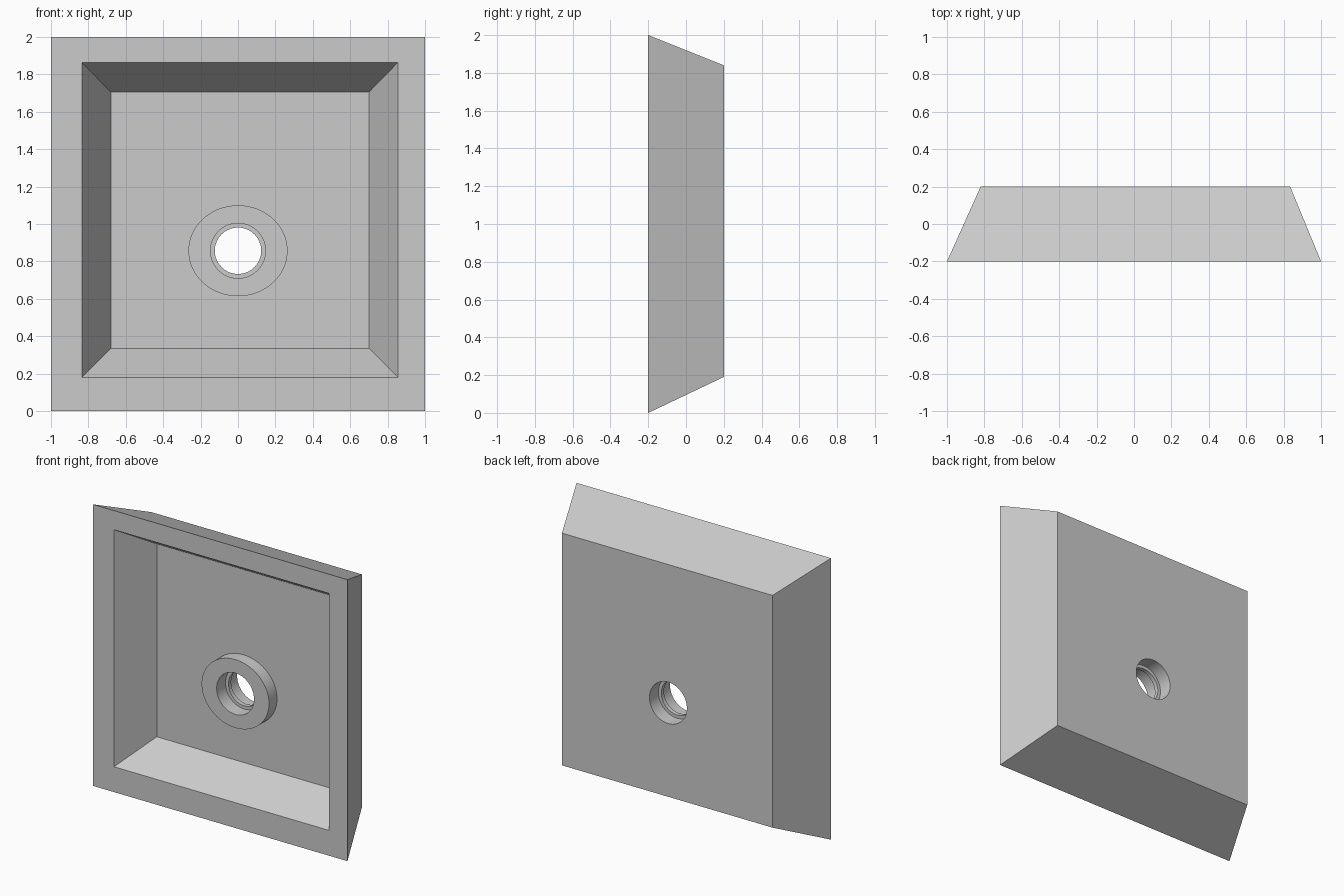
import bpy, bmesh, math
from mathutils import Matrix

cube = bpy.data.objects.get("Cube")
if cube:
    bpy.data.objects.remove(cube, do_unlink=True)

grey = bpy.data.materials.new("light grey")
grey.use_nodes = True
grey.diffuse_color = (0.6, 0.6, 0.6, 1)
grey.node_tree.nodes["Principled BSDF"].inputs["Base Color"].default_value = (0.6, 0.6, 0.6, 1)

HOLE_Z = 0.857


def make_object(name, bm):
    bmesh.ops.recalc_face_normals(bm, faces=bm.faces)
    mesh = bpy.data.meshes.new(name)
    bm.to_mesh(mesh)
    bm.free()
    mesh.materials.append(grey)
    obj = bpy.data.objects.new(name, mesh)
    bpy.context.collection.objects.link(obj)
    return obj


def tapered_block(name, near, far):
    """Block between two upright rectangles, each (y, x0, x1, z0, z1)."""
    bm = bmesh.new()
    rings = []
    for y, x0, x1, z0, z1 in (near, far):
        corners = ((x0, z0), (x1, z0), (x1, z1), (x0, z1))
        rings.append([bm.verts.new((x, y, z)) for x, z in corners])
    a, b = rings
    bm.faces.new(a)
    bm.faces.new(b)
    for i in range(4):
        j = (i + 1) % 4
        bm.faces.new((a[i], a[j], b[j], b[i]))
    return make_object(name, bm)


def cylinder(name, y0, y1, rx, rz):
    """Cylinder along y, centred on the drain."""
    bm = bmesh.new()
    place = (Matrix.Translation((0, (y0 + y1) / 2, HOLE_Z))
             @ Matrix.Diagonal((rx, 1, rz, 1))
             @ Matrix.Rotation(math.pi / 2, 4, 'X'))
    bmesh.ops.create_cone(bm, cap_ends=True, segments=64, radius1=1, radius2=1,
                          depth=y1 - y0, matrix=place)
    return make_object(name, bm)


def combine(target, tool, operation):
    tool.hide_render = True
    mod = target.modifiers.new(tool.name, 'BOOLEAN')
    mod.object, mod.operation, mod.solver = tool, operation, 'EXACT'
    bpy.context.view_layer.objects.active = target
    bpy.ops.object.modifier_apply(modifier=mod.name)
    bpy.data.objects.remove(tool, do_unlink=True)


# Tapered tray
basin = tapered_block("basin", (-0.2, -1, 1, 0, 2), (0.2, -0.82, 0.835, 0.19, 1.84))

# Sloped recess; the cutter runs a little past the front rim
slope = 0.155 / 0.26
e = 0.1 * slope
cavity = tapered_block("cavity_cutter",
                       (-0.3, -0.835 - e, 0.855 + e, 0.18 - e, 1.865 + e),
                       (0.06, -0.68, 0.70, 0.335, 1.705))
combine(basin, cavity, 'DIFFERENCE')

# Raised collar around the drain
combine(basin, cylinder("drain_collar", -0.03, 0.12, 0.265, 0.243), 'UNION')

# Drain hole with a narrow lip between two wider bores
for name, y0, y1, r in (("lip_cutter", -0.1, 0.3, 0.124),
                        ("front_bore_cutter", -0.1, 0.07, 0.147),
                        ("back_bore_cutter", 0.10, 0.3, 0.147)):
    combine(basin, cylinder(name, y0, y1, r, r), 'DIFFERENCE')

# Smooth round walls, sharp edges
bpy.ops.object.select_all(action='DESELECT')
basin.select_set(True)
bpy.context.view_layer.objects.active = basin
bpy.ops.object.shade_smooth_by_angle(angle=math.radians(20))
